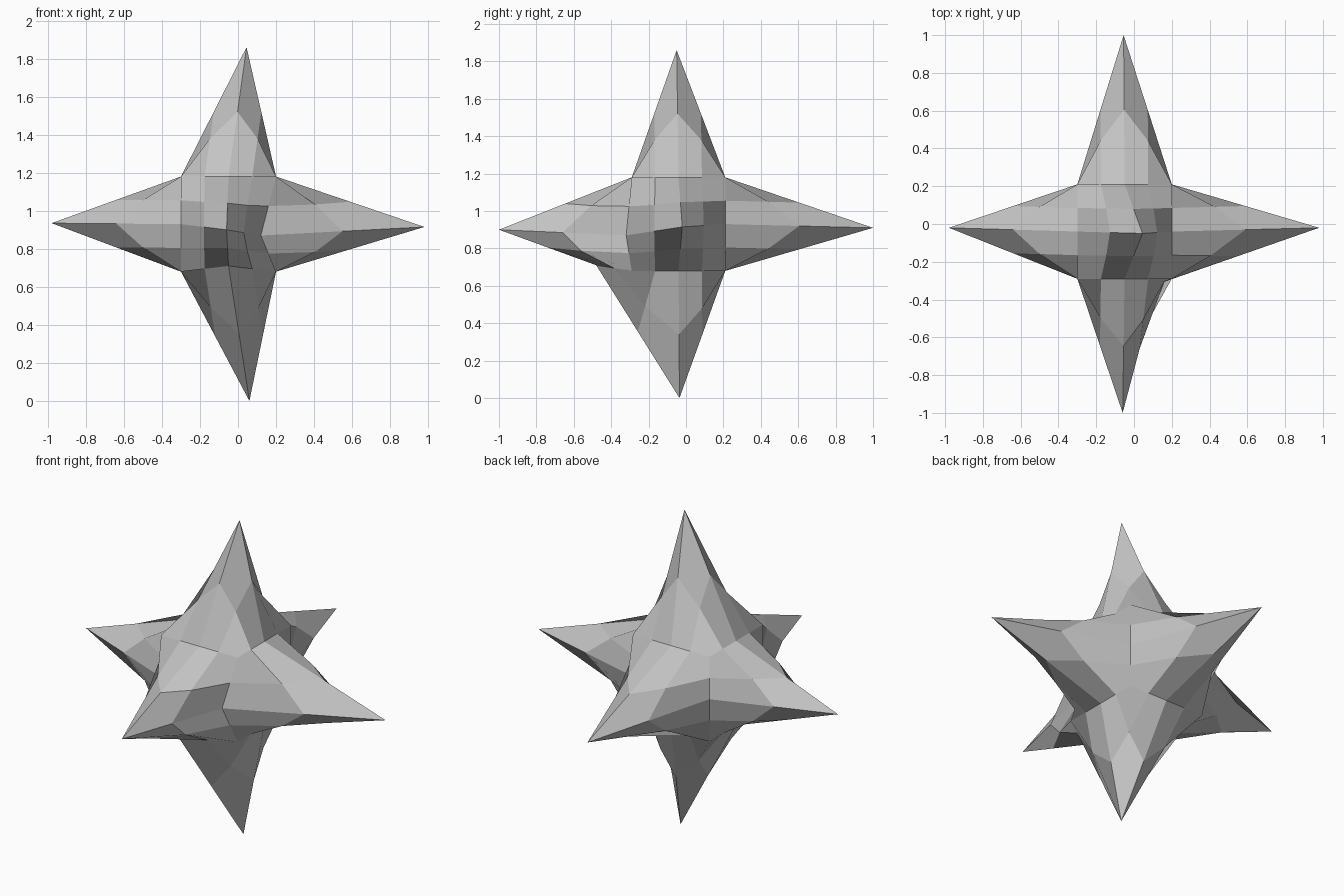
import bpy
import bmesh
from mathutils import Vector

if "Cube" in bpy.data.objects:
    bpy.data.objects.remove(bpy.data.objects["Cube"], do_unlink=True)

CENTRE = Vector((-0.05, -0.04, 0.93))
HALF = 0.25

# Each pull drags one point of the cube to a target, fading linearly around it
pulls = [
    # (direction on the cube, target)
    ((1, 0, 0), (0.98, -0.02, 0.915)),
    ((-1, 0, 0), (-0.98, -0.02, 0.935)),
    ((0, 1, 0), (-0.055, 1.0, 0.91)),
    ((0, -1, 0), (-0.06, -1.0, 0.90)),
    ((0, 0, 1), (0.045, -0.05, 1.86)),
    ((0, 0, -1), (0.06, -0.035, 0.0)),
    # two uneven webs between neighbouring spikes
    ((1, -1, 0), (0.12, -0.32, 0.87)),
    ((0, -1, -1), (-0.05, -0.48, 0.71)),
]

# Gridded cube core
bm = bmesh.new()
bmesh.ops.create_cube(bm, size=HALF * 2)
bmesh.ops.subdivide_edges(bm, edges=bm.edges[:], cuts=3, use_grid_fill=True)
bmesh.ops.translate(bm, verts=bm.verts[:], vec=CENTRE)

# Spikes and webs
rest = [v.co.copy() for v in bm.verts]
for direction, target in pulls:
    origin = CENTRE + Vector(direction) * HALF
    offset = Vector(target) - origin
    for vert, start in zip(bm.verts, rest):
        vert.co += offset * max(0.0, 1 - (start - origin).length / HALF)

bmesh.ops.recalc_face_normals(bm, faces=bm.faces[:])
mesh = bpy.data.meshes.new("spiked_star")
bm.to_mesh(mesh)
bm.free()

# Plain grey material
grey = bpy.data.materials.new("light_grey")
grey.use_nodes = True
colour = (0.55, 0.55, 0.55, 1)
grey.diffuse_color = colour
grey.node_tree.nodes["Principled BSDF"].inputs["Base Color"].default_value = colour
mesh.materials.append(grey)

star = bpy.data.objects.new("spiked_star", mesh)
bpy.context.collection.objects.link(star)
